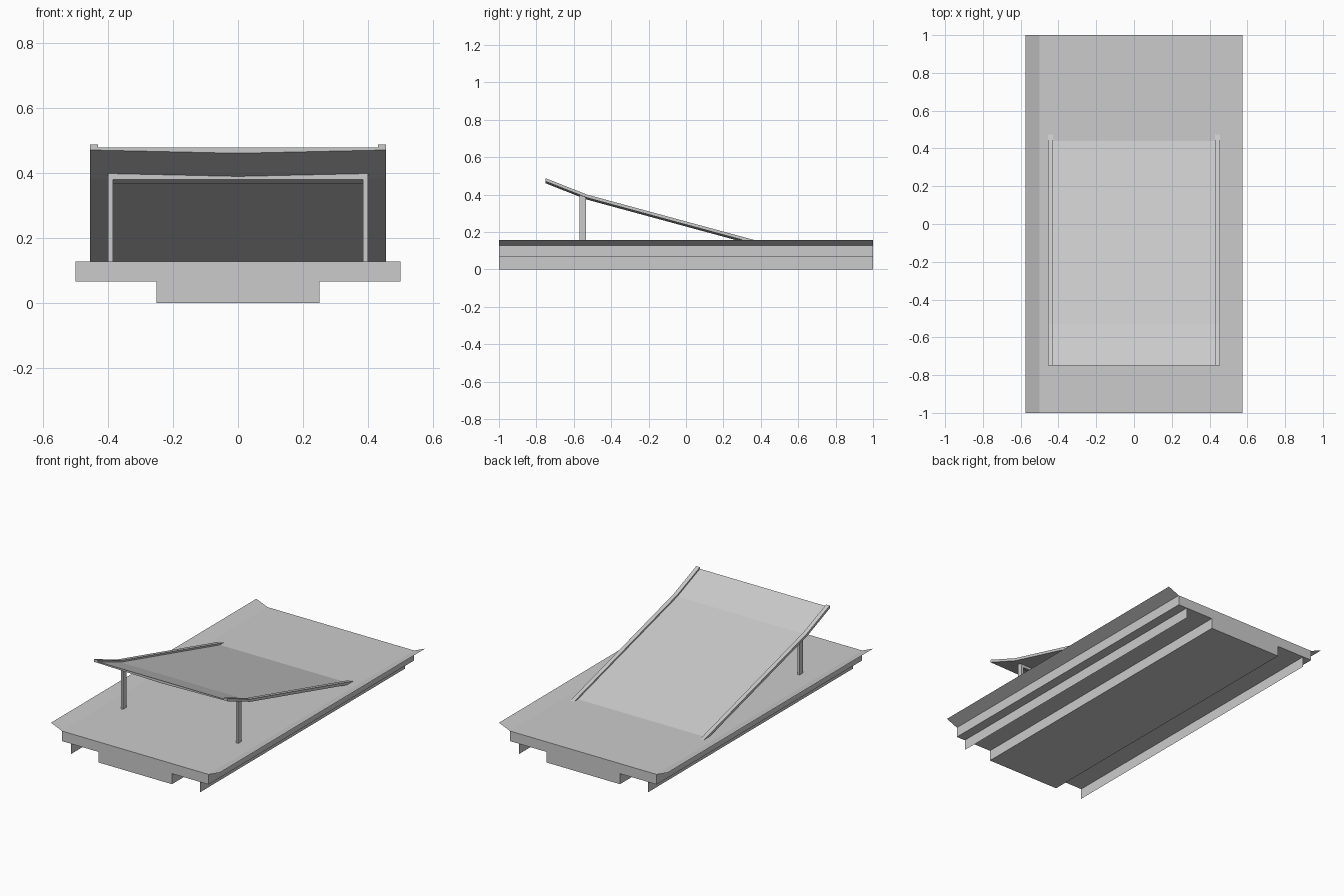
import bpy
import bmesh

cube = bpy.data.objects.get("Cube")
if cube:
    bpy.data.objects.remove(cube, do_unlink=True)

# One plain grey for every part
grey = bpy.data.materials.new("light_grey")
grey.use_nodes = True
COLOUR = (0.6, 0.6, 0.6, 1)
grey.diffuse_color = COLOUR
grey.node_tree.nodes["Principled BSDF"].inputs["Base Color"].default_value = COLOUR


def loft(name, section, path, mirror=False, closed=True):
    """Sweep an (x, z) section along a (y, z) path; optionally mirror it in x."""
    bm = bmesh.new()
    rings = [[bm.verts.new((x, y, z + dz)) for x, dz in section] for y, z in path]
    count = len(section)
    for a, b in zip(rings, rings[1:]):
        for i in range(count if closed else count - 1):
            j = (i + 1) % count
            bm.faces.new((a[i], a[j], b[j], b[i]))
    if closed:
        bm.faces.new(rings[0])
        bm.faces.new(rings[-1])
    bmesh.ops.recalc_face_normals(bm, faces=bm.faces)
    mesh = bpy.data.meshes.new(name)
    bm.to_mesh(mesh)
    bm.free()
    mesh.materials.append(grey)
    obj = bpy.data.objects.new(name, mesh)
    bpy.context.collection.objects.link(obj)
    if mirror:
        mod = obj.modifiers.new("mirror", "MIRROR")
        mod.use_mirror_merge = False
    return obj


def rect(x0, x1, z0, z1):
    return [(x0, z0), (x1, z0), (x1, z1), (x0, z1)]


LENGTH = [(-1, 0), (1, 0)]
DECK, LOW = 0.127, 0.065

# Stepped base with a narrower keel
loft("base", [(-0.5, DECK), (0.5, DECK), (0.5, LOW), (0.25, LOW),
              (0.25, 0), (-0.25, 0), (-0.25, LOW), (-0.5, LOW)], LENGTH)

# Thin upturned edges and hanging skirts along both sides
loft("deck_flares", [(0.575, 0.158), (0.5, DECK)], LENGTH, mirror=True, closed=False)
loft("side_skirts", [(0.44, LOW), (0.44, 0)], LENGTH, mirror=True, closed=False)

# Ramp panel with a shallow keel underneath, kinked near its raised end
RAMP = [(-0.75, 0.487), (-0.53, 0.4), (0.475, DECK)]
loft("ramp_panel", [(-0.455, -0.01), (0.455, -0.01), (0.455, -0.017),
                    (0, -0.027), (-0.455, -0.017)], RAMP)
loft("ramp_rails", rect(0.43, 0.455, -0.01, 0), RAMP, mirror=True)

# Support frame under the raised end
SUPPORT = [(-0.57, 0.416), (-0.535, 0.402)]
loft("support_beam", rect(-0.4, 0.4, -0.036, -0.017), SUPPORT)
loft("support_posts", rect(0.385, 0.4, DECK, 0.38),
     [(y, 0) for y, _ in SUPPORT], mirror=True)
